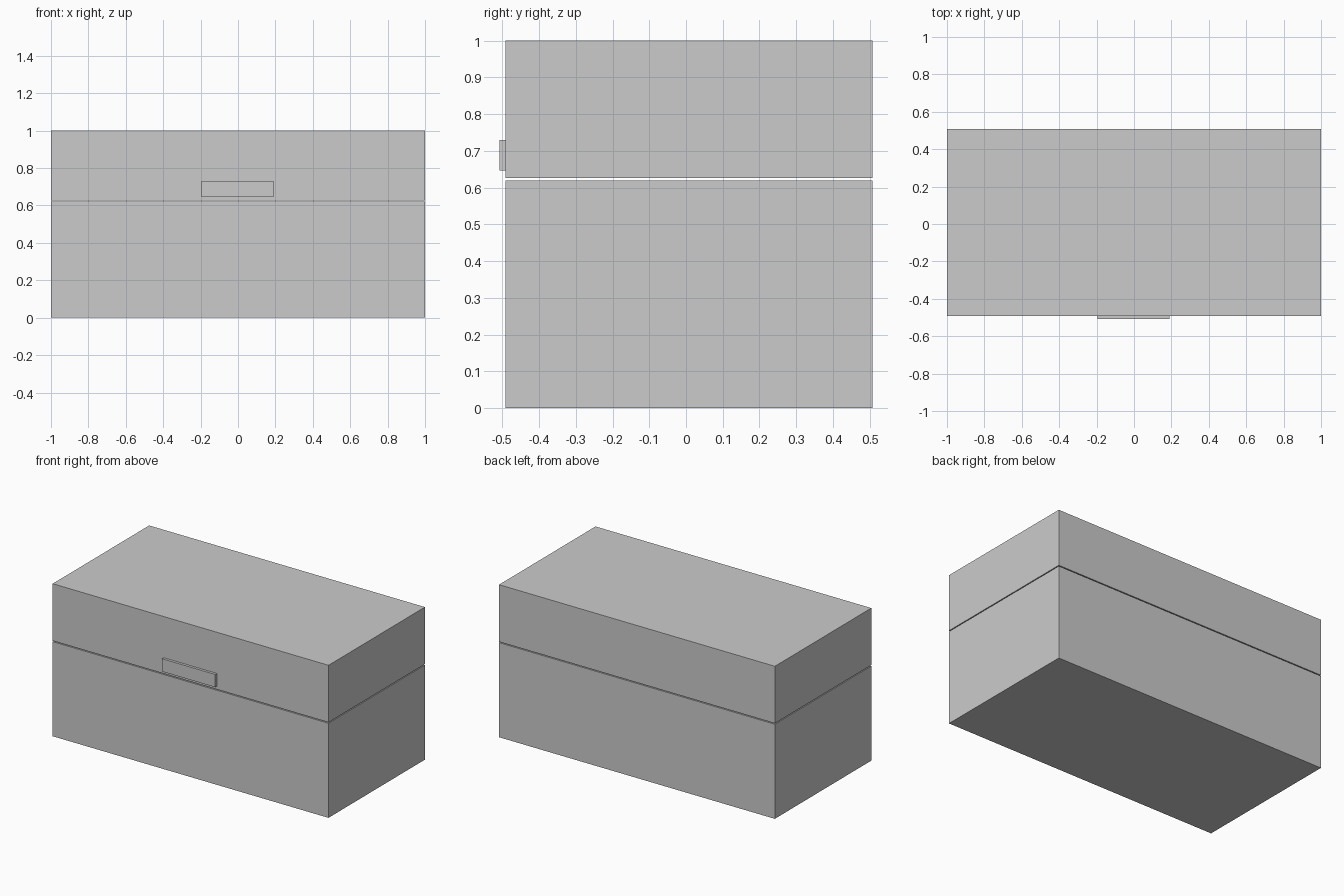
import bpy

if "Cube" in bpy.data.objects:
    bpy.data.objects.remove(bpy.data.objects["Cube"])


def box(name, x, y, z):
    """Add a box spanning the given (min, max) ranges."""
    centre = [(a + b) / 2 for a, b in (x, y, z)]
    bpy.ops.mesh.primitive_cube_add(size=1, location=centre)
    obj = bpy.context.object
    obj.name = name
    obj.scale = [b - a for a, b in (x, y, z)]
    bpy.ops.object.transform_apply(location=False, rotation=False, scale=True)
    return obj


WIDTH = (-1.0, 1.0)
DEPTH = (-0.491, 0.508)

# Lower chest body
box("chest_body", WIDTH, DEPTH, (0.0, 0.62))

# Lid, separated from the body by a thin gap
box("lid", WIDTH, DEPTH, (0.626, 1.0))

# Front pull on the lid, set slightly into its face
box("lid_handle", (-0.195, 0.19), (-0.508, -0.485), (0.646, 0.73))
